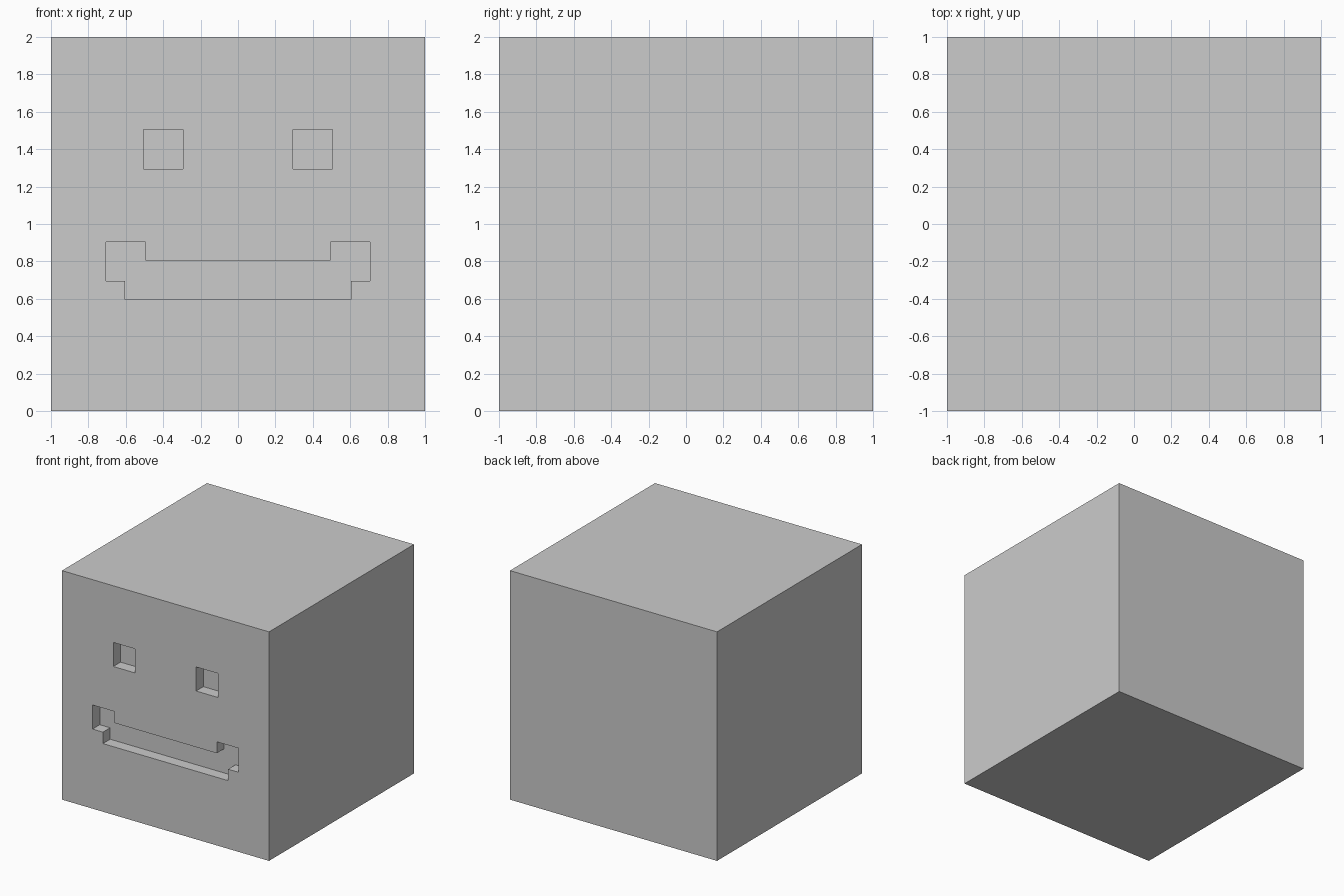
import bpy, bmesh

if "Cube" in bpy.data.objects:
    bpy.data.objects.remove(bpy.data.objects["Cube"])

DEPTH = 0.1  # recess depth of the face features


def make_cutter(name, outline):
    """Extrude an (x, z) outline through the front face."""
    bm = bmesh.new()
    face = bm.faces.new([bm.verts.new((x, -1.2, z)) for x, z in outline])
    ext = bmesh.ops.extrude_face_region(bm, geom=[face])
    verts = [g for g in ext["geom"] if isinstance(g, bmesh.types.BMVert)]
    bmesh.ops.translate(bm, verts=verts, vec=(0, 0.2 + DEPTH, 0))
    bmesh.ops.recalc_face_normals(bm, faces=bm.faces)
    mesh = bpy.data.meshes.new(name)
    bm.to_mesh(mesh)
    bm.free()
    obj = bpy.data.objects.new(name, mesh)
    bpy.context.collection.objects.link(obj)
    obj.hide_render = True
    return obj


# Head block
bpy.ops.mesh.primitive_cube_add(size=2, location=(0, 0, 1))
head = bpy.context.object
head.name = "head_block"

# Square eyes
cutters = []
for side, label in ((-1, "left"), (1, "right")):
    a, b = side * 0.295, side * 0.505
    cutters.append(make_cutter(f"{label}_eye_cutter",
                               [(a, 1.295), (b, 1.295), (b, 1.505), (a, 1.505)]))

# Stepped smile: right half profile, mirrored to the left
half = [(0.605, 0.595), (0.605, 0.695), (0.705, 0.695),
        (0.705, 0.905), (0.495, 0.905), (0.495, 0.805)]
cutters.append(make_cutter("mouth_cutter", half + [(-x, z) for x, z in reversed(half)]))

# Carve the features, then drop the cutters
for cutter in cutters:
    mod = head.modifiers.new(cutter.name, "BOOLEAN")
    mod.operation = "DIFFERENCE"
    mod.solver = "EXACT"
    mod.object = cutter
    bpy.context.view_layer.objects.active = head
    bpy.ops.object.modifier_apply(modifier=mod.name)
    bpy.data.objects.remove(cutter)
